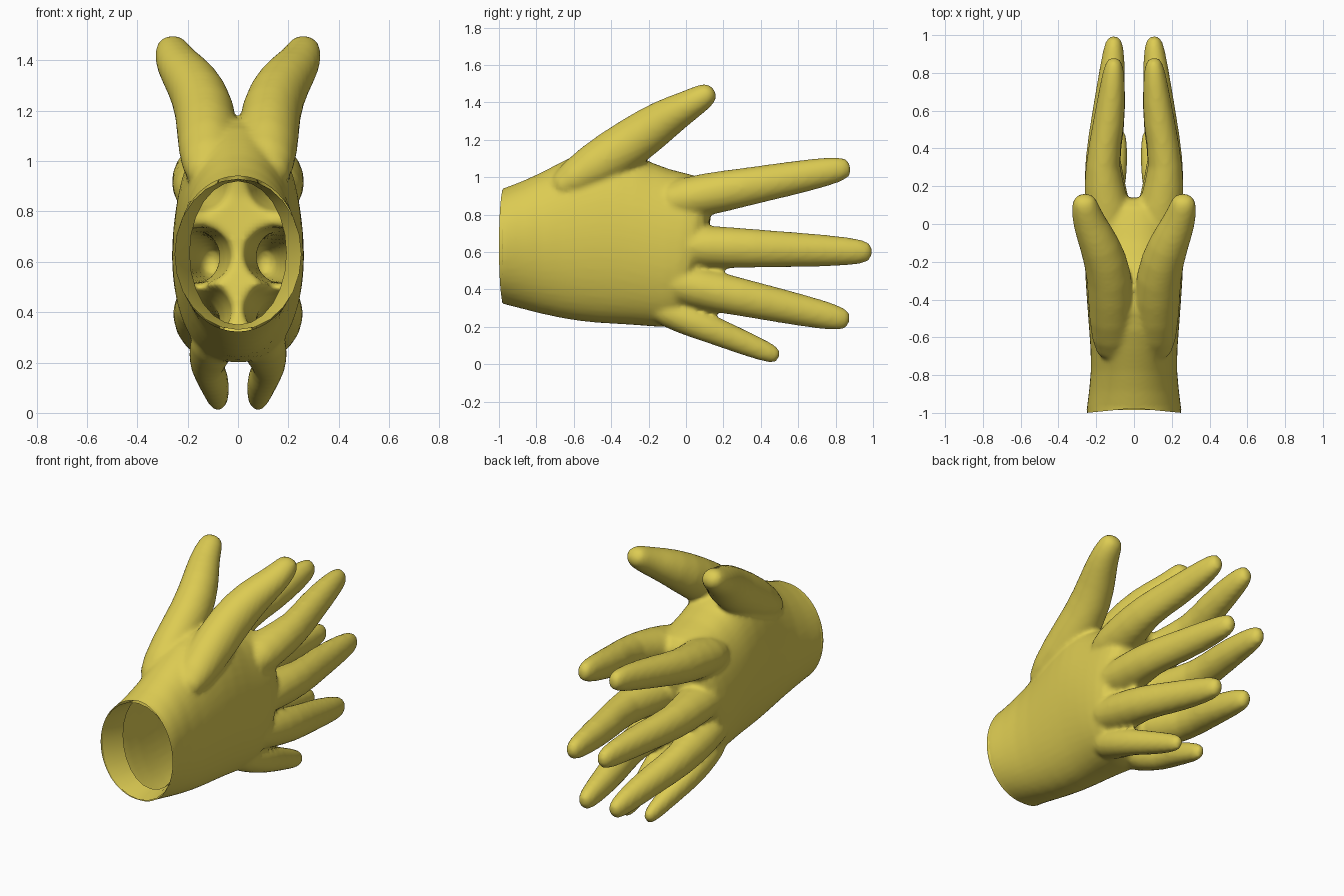
import bpy, bmesh, math
from mathutils import Vector

if "Cube" in bpy.data.objects:
    bpy.data.objects.remove(bpy.data.objects["Cube"])

yellow = bpy.data.materials.new("glove_yellow")
yellow.diffuse_color = (0.72, 0.60, 0.085, 1)
yellow.use_nodes = True
yellow.node_tree.nodes["Principled BSDF"].inputs["Base Color"].default_value = yellow.diffuse_color
body = bmesh.new()


def skin(bm, rings, caps=()):
    """Skin a list of point rings and fan-close each (ring index, tip) given."""
    loops = [[bm.verts.new(p) for p in ring] for ring in rings]
    n = len(loops[0])
    for a, b in zip(loops, loops[1:]):
        for i in range(n):
            j = (i + 1) % n
            bm.faces.new((a[i], a[j], b[j], b[i]))
    for index, tip in caps:
        v = bm.verts.new(tip)
        for i in range(n):
            bm.faces.new((loops[index][i], loops[index][(i + 1) % n], v))


def finish(name, bm):
    """Turn a bmesh into a smooth yellow object."""
    bmesh.ops.recalc_face_normals(bm, faces=bm.faces)
    mesh = bpy.data.meshes.new(name)
    bm.to_mesh(mesh)
    bm.free()
    mesh.materials.append(yellow)
    for p in mesh.polygons:
        p.use_smooth = True
    ob = bpy.data.objects.new(name, mesh)
    bpy.context.collection.objects.link(ob)
    return ob


def oval(y, low, high, half, n=24):
    """Palm cross-section: oval at the wrist, boxier and leaning at the knuckles."""
    power = min(1.0, max(0.7, 0.75 - 0.25 * y))
    lean = max(0.0, 0.1 + y)
    pts = []
    for i in range(n):
        a = 2 * math.pi * i / n
        c, s = math.cos(a), math.sin(a)
        x = half * math.copysign(abs(c) ** power, c)
        z = (low + high) / 2 + (high - low) / 2 * s
        pts.append((x, y + lean * (z - 0.8), z))
    return pts


def digit(stations, n=14):
    """Mirrored pair of tapered tubes; a station is (centre, half width, half height)."""
    for side in (-1, 1):
        c = [Vector((side * s[0][0], s[0][1], s[0][2])) for s in stations]
        rings = []
        for i, (_, wide, tall) in enumerate(stations):
            t = (c[min(i + 1, len(c) - 1)] - c[max(i - 1, 0)]).normalized()
            across = Vector((1, 0, 0))
            across = (across - t * across.dot(t)).normalized()
            up = across.cross(t)
            rings.append([c[i] + across * wide * math.cos(2 * math.pi * k / n)
                          + up * tall * math.sin(2 * math.pi * k / n) for k in range(n)])
        tip = c[-1] + (c[-1] - c[-2]).normalized() * 0.015
        skin(body, rings, ((0, c[0]), (-1, tip)))


# joined palms
skin(body, [
    oval(-1.10, 0.345, 0.91, 0.26),
    oval(-0.99, 0.325, 0.935, 0.258),
    oval(-0.78, 0.265, 1.02, 0.222),
    oval(-0.56, 0.22, 1.15, 0.24),
    oval(-0.36, 0.21, 1.20, 0.255),
    oval(-0.19, 0.20, 1.07, 0.265),
    oval(0.0, 0.185, 1.02, 0.265),
    oval(0.12, 0.27, 0.99, 0.24),
], ((0, (0, -1.10, 0.63)), (-1, (0, 0.12, 0.65))))

# four straight fingers share one bowed, tapering profile:
# fraction of length, sideways offset, half width, half height
profile = [(0, .13, .12, .11), (.23, .14, .13, .12), (.43, .178, .086, .106),
           (.65, .132, .09, .096), (.9, .11, .066, .08), (1, .105, .045, .058)]
for y0, z0, y1, z1, size in (
        (-.12, .865, .87, 1.052, 1),       # index
        (-.12, .635, .985, .60, 1),        # middle
        (-.15, .455, .865, .235, .98),     # ring
        (-.17, .31, .49, .042, .74)):      # little
    digit([((x * size, y0 + (y1 - y0) * t, z0 + (z1 - z0) * t), w * size, h * size)
           for t, x, w, h in profile])

# thumbs spread up and outwards from a shared root
digit([
    ((.10, -.70, .93), .11, .08),
    ((.12, -.50, 1.05), .125, .135),
    ((.125, -.27, 1.20), .125, .135),
    ((.18, -.11, 1.315), .11, .112),
    ((.24, .01, 1.382), .09, .085),
    ((.262, .10, 1.435), .075, .072),
    ((.264, .14, 1.465), .056, .05),
])

# blend all parts into one skin
blend = finish("blend_helper", body)
sub = blend.modifiers.new("round", "SUBSURF")
sub.levels = sub.render_levels = 1
remesh = blend.modifiers.new("fuse", "REMESH")
remesh.mode = "VOXEL"
remesh.voxel_size = 0.015
soft = blend.modifiers.new("soften", "SMOOTH")
soft.factor = 0.5
soft.iterations = 5
fused = bpy.data.meshes.new_from_object(
    blend.evaluated_get(bpy.context.evaluated_depsgraph_get()))
bpy.data.objects.remove(blend)

# open the wrist with a slightly curved edge
shell = bmesh.new()
shell.from_mesh(fused)
bpy.data.meshes.remove(fused)
bmesh.ops.bisect_plane(shell, geom=shell.verts[:] + shell.edges[:] + shell.faces[:],
                       plane_co=(0, -0.975, 0), plane_no=(0, 1, 0), clear_inner=True)
for v in shell.verts:
    if v.co.y < -0.974:
        v.co.y -= 0.025 * min(1, abs(v.co.x) / 0.25)
finish("gloved_hands", shell)

# folded lip inside the cuff
lip = bmesh.new()
skin(lip, [oval(-0.985, 0.33, 0.93, 0.252), oval(-0.93, 0.34, 0.925, 0.222),
           oval(-0.86, 0.35, 0.92, 0.192)])
finish("cuff_lip", lip)
